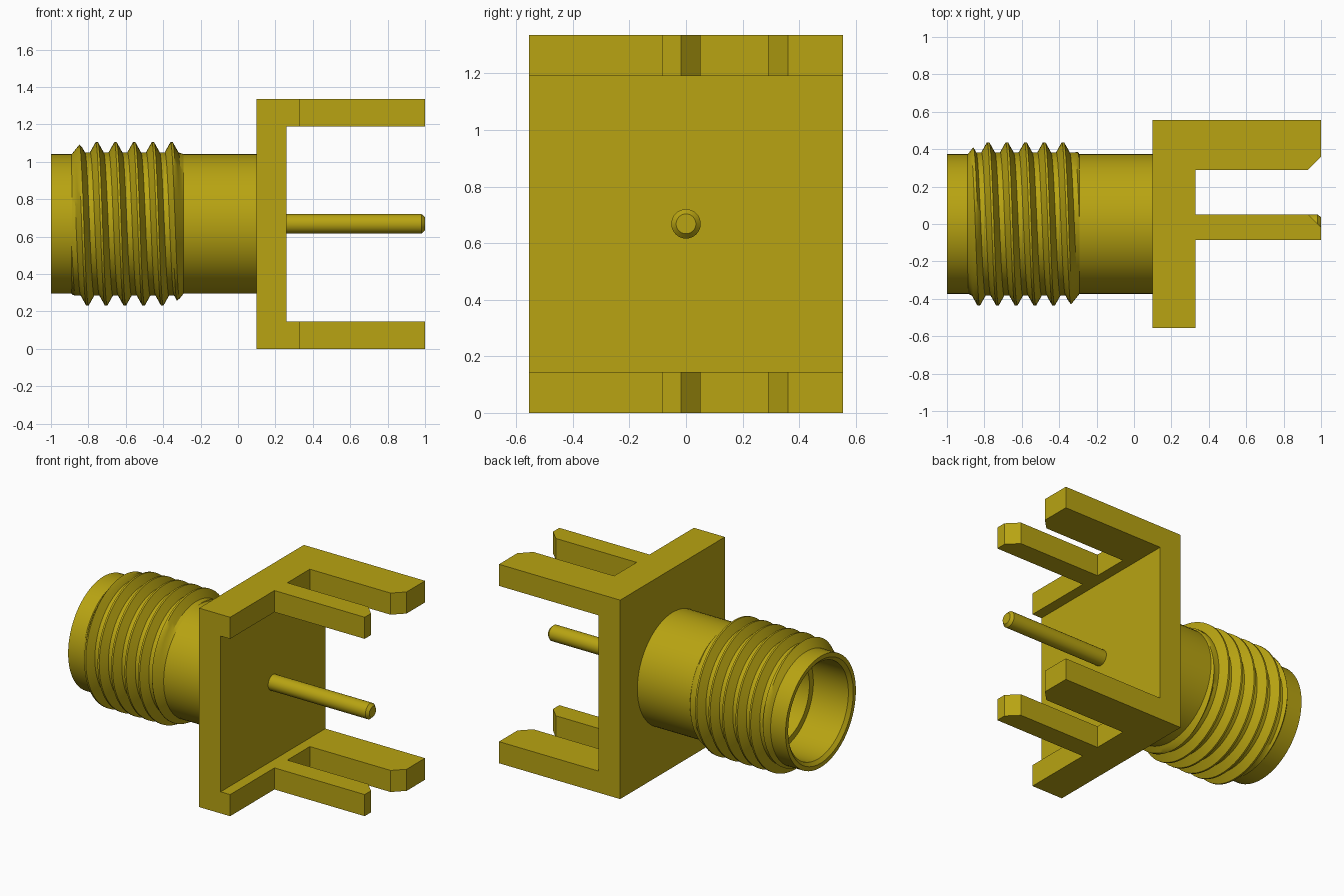
import bpy, bmesh, math

cube = bpy.data.objects.get("Cube")
if cube:
    bpy.data.objects.remove(cube, do_unlink=True)

AXIS_Z = 0.668
HEIGHT = 1.335

gold = bpy.data.materials.new("gold plating")
gold.use_nodes = True
colour = (0.48, 0.37, 0.006, 1)
gold.diffuse_color = colour
gold.node_tree.nodes["Principled BSDF"].inputs["Base Color"].default_value = colour


def finish(name, bm, smooth=False):
    bmesh.ops.remove_doubles(bm, verts=bm.verts, dist=1e-5)
    bmesh.ops.recalc_face_normals(bm, faces=bm.faces)
    mesh = bpy.data.meshes.new(name)
    bm.to_mesh(mesh)
    bm.free()
    mesh.materials.append(gold)
    obj = bpy.data.objects.new(name, mesh)
    bpy.context.collection.objects.link(obj)
    if smooth:
        bpy.ops.object.select_all(action='DESELECT')
        obj.select_set(True)
        bpy.context.view_layer.objects.active = obj
        bpy.ops.object.shade_smooth_by_angle(angle=math.radians(30))
    return obj


def prism(name, outline, z0, z1):
    """Extrude an xy outline from z0 up to z1."""
    bm = bmesh.new()
    face = bm.faces.new([bm.verts.new((x, y, z0)) for x, y in outline])
    new = bmesh.ops.extrude_face_region(bm, geom=[face])["geom"]
    top = [v for v in new if isinstance(v, bmesh.types.BMVert)]
    bmesh.ops.translate(bm, verts=top, vec=(0, 0, z1 - z0))
    return finish(name, bm)


def ring_point(x, r, a):
    return (x, r * math.cos(a), AXIS_Z + r * math.sin(a))


def lathe(name, profile, n):
    """Turn an (x, radius) profile around the connector axis."""
    bm = bmesh.new()
    rings = [[bm.verts.new(ring_point(x, r, 2 * math.pi * i / n)) for i in range(n)]
             for x, r in profile]
    for a, b in zip(rings, rings[1:]):
        for i in range(n):
            j = (i + 1) % n
            bm.faces.new((a[i], a[j], b[j], b[i]))
    bm.faces.new(rings[0])
    bm.faces.new(rings[-1])
    return finish(name, bm, True)


# Square mounting plate with a forked flange at the bottom and the top
T = 0.145
prism("mounting_plate", [(0.10, -0.555), (0.26, -0.555), (0.26, 0.555), (0.10, 0.555)],
      T, HEIGHT - T)
fork = [(0.10, -0.555), (0.33, -0.555), (0.33, -0.085), (1.0, -0.085),
        (1.0, -0.018), (0.93, 0.052), (0.33, 0.052), (0.33, 0.29),
        (0.93, 0.29), (1.0, 0.36), (1.0, 0.555), (0.10, 0.555)]
for label, z in (("lower", 0), ("upper", HEIGHT - T)):
    prism(label + "_forked_flange", fork, z, z + T)

# Centre pin with a bevelled tip
lathe("centre_pin", [(0.25, 0.052), (0.982, 0.052), (1.0, 0.035)], 32)

# Hollow barrel with a stepped bore
lathe("barrel", [(0.11, 0.373), (-1.0, 0.373), (-1.0, 0.345), (-0.98, 0.322),
                 (-0.72, 0.322), (-0.72, 0.28), (-0.55, 0.28)], 72)


# Helical thread sleeve, its ridges cut down by a cone at each end
def thread():
    n, pitch, turns, x0 = 72, 0.1, 9, -1.08
    start, end, root, crest = -0.89, -0.29, 0.383, 0.437
    # (fraction of pitch from the crest, height) for one ridge
    ridge = [(-0.36, 0), (-0.21, 0.5), (-0.06, 1), (0.06, 1), (0.21, 0.5), (0.36, 0)]
    per = len(ridge)
    bm = bmesh.new()
    columns = []
    for i in range(n):
        a = 2 * math.pi * i / n
        column = []
        for k in range(turns):
            for f, h in ridge:
                x = x0 + pitch * (k + i / n + f)
                x = min(max(x, start), end)
                r = min(root + (crest - root) * h,
                        0.372 + 1.25 * (x - start), 0.372 + 1.25 * (end - x))
                column.append(bm.verts.new(ring_point(x, r, a)))
        columns.append(column)
    for i in range(n):
        a, b = columns[i], columns[(i + 1) % n]
        shift = per if i == n - 1 else 0   # the seam moves on by one turn
        for m in range(turns * per - 1 - shift):
            bm.faces.new((a[m], a[m + 1], b[m + 1 + shift], b[m + shift]))
    bmesh.ops.remove_doubles(bm, verts=bm.verts, dist=1e-5)
    bmesh.ops.dissolve_degenerate(bm, edges=bm.edges, dist=1e-5)
    # rotation about the axis sets the crest on the back side at x = -0.68
    finish("thread", bm, True)


thread()
